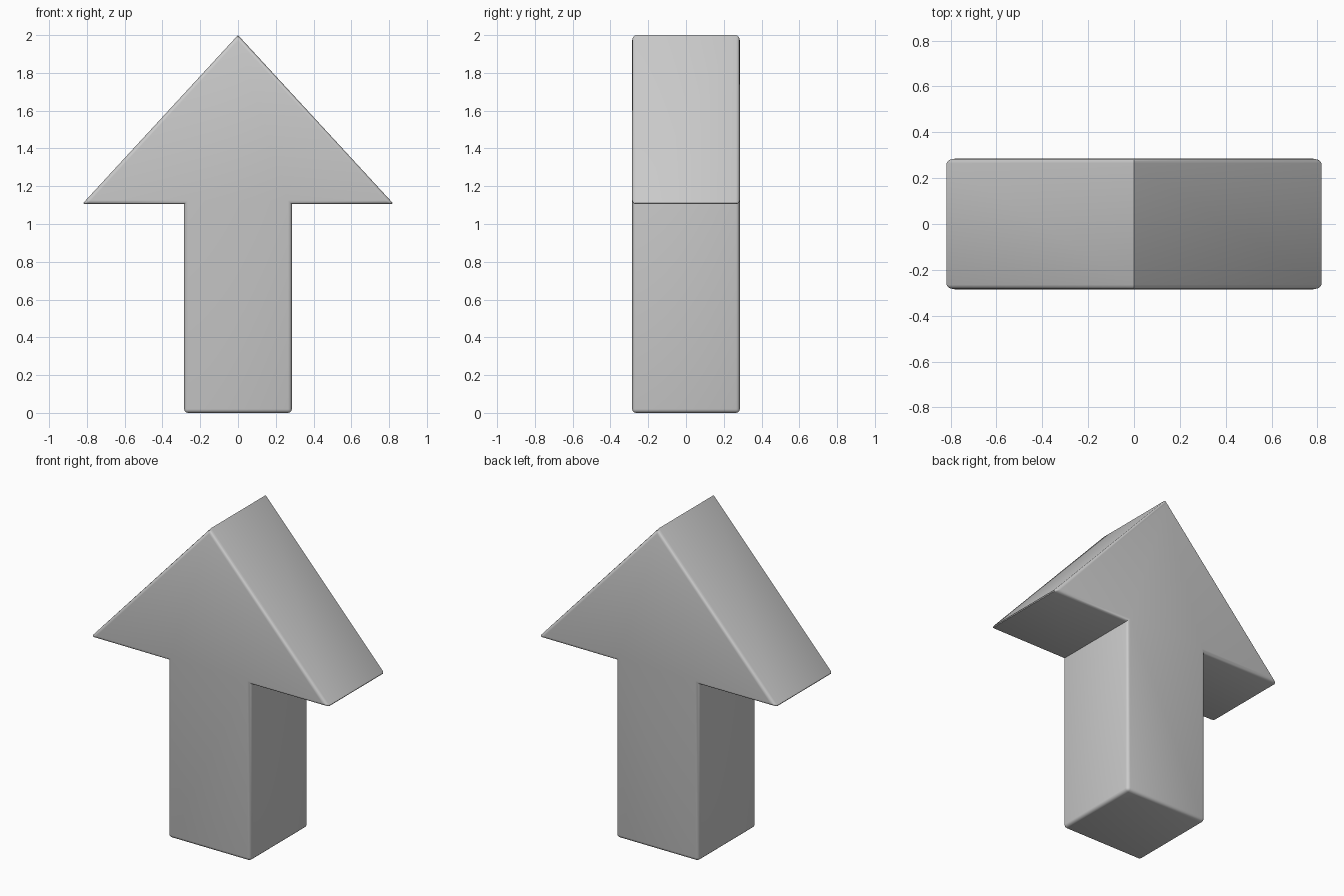
import bpy, bmesh
from mathutils import Vector

if "Cube" in bpy.data.objects:
    bpy.data.objects.remove(bpy.data.objects["Cube"])

HALF_DEPTH = 0.285
BEVEL = 0.02

# Right half of the arrow outline (x, z), mirrored to the left
right = [(0.285, 0), (0.285, 1.105), (0.825, 1.105)]
outline = right + [(0, 2.0)] + [(-x, z) for x, z in reversed(right)]

# Extrude the outline through the depth
bm = bmesh.new()
front = bm.faces.new([bm.verts.new((x, -HALF_DEPTH, z)) for x, z in outline])
ext = bmesh.ops.extrude_face_region(bm, geom=[front], use_keep_orig=True)
moved = [g for g in ext["geom"] if isinstance(g, bmesh.types.BMVert)]
bmesh.ops.translate(bm, verts=moved, vec=Vector((0, 2 * HALF_DEPTH, 0)))
bmesh.ops.recalc_face_normals(bm, faces=bm.faces)

# Round every convex edge except the crisp ridge at the tip
edges = [e for e in bm.edges
         if e.is_convex and not all(v.co.z > 1.99 for v in e.verts)]
bmesh.ops.bevel(bm, geom=edges, offset=BEVEL, segments=3, profile=0.5,
                affect='EDGES', clamp_overlap=True)

mesh = bpy.data.meshes.new("arrow")
bm.to_mesh(mesh)
bm.free()
arrow = bpy.data.objects.new("arrow", mesh)
bpy.context.collection.objects.link(arrow)

# Smooth rounded edges, sharp inner corners
bpy.context.view_layer.objects.active = arrow
arrow.select_set(True)
bpy.ops.object.shade_smooth_by_angle(angle=0.9)
